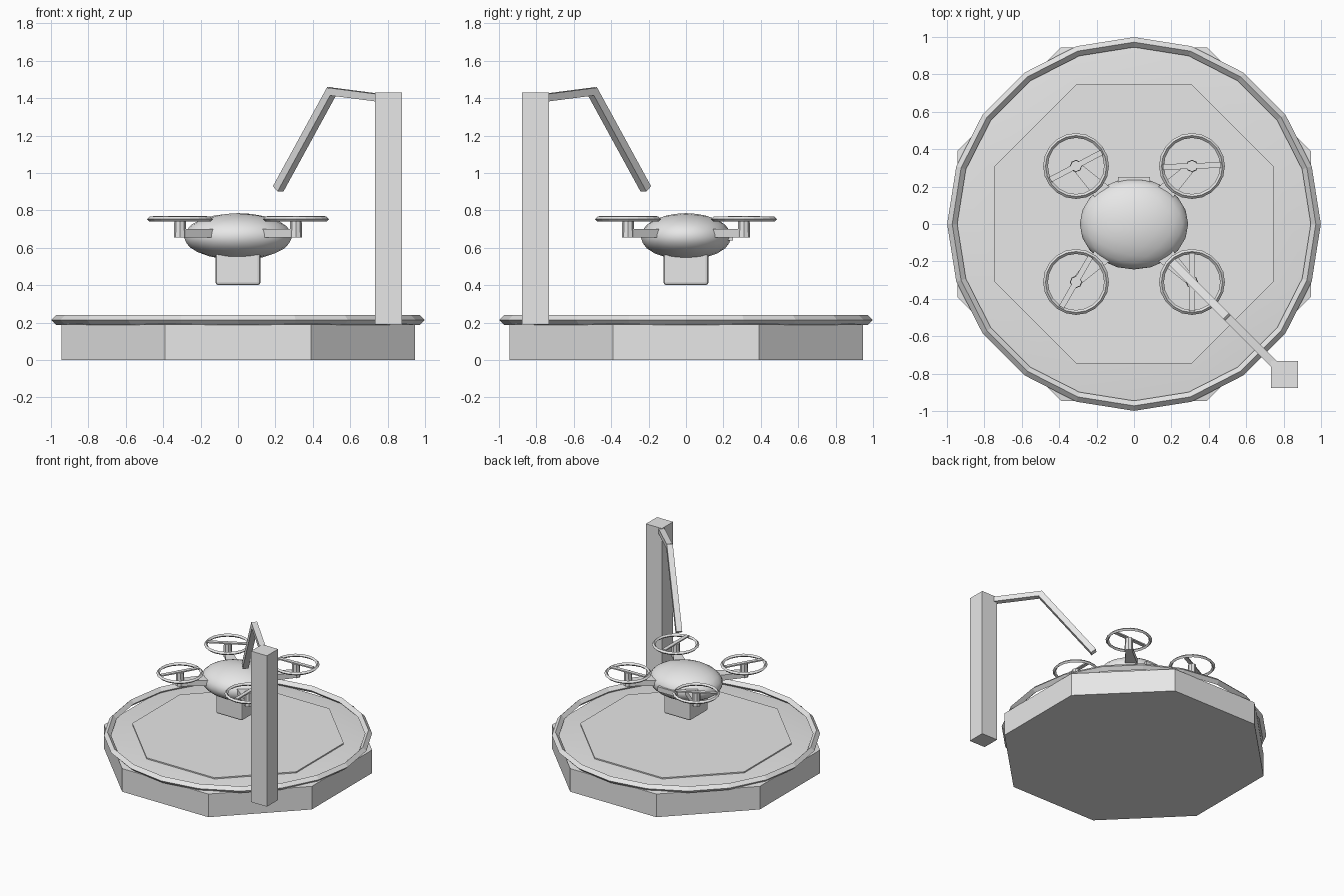
import bpy, bmesh, math
from mathutils import Vector, Matrix

cube = bpy.data.objects.get("Cube")
if cube:
    bpy.data.objects.remove(cube, do_unlink=True)

grey = bpy.data.materials.new("light_grey")
grey.use_nodes = True
grey.diffuse_color = (0.8, 0.8, 0.8, 1)
grey.node_tree.nodes["Principled BSDF"].inputs["Base Color"].default_value = grey.diffuse_color


def finish(name, bm, smooth=None):
    bmesh.ops.recalc_face_normals(bm, faces=bm.faces)
    mesh = bpy.data.meshes.new(name)
    bm.to_mesh(mesh)
    bm.free()
    mesh.materials.append(grey)
    obj = bpy.data.objects.new(name, mesh)
    bpy.context.collection.objects.link(obj)
    if smooth:
        bpy.ops.object.select_all(action='DESELECT')
        obj.select_set(True)
        bpy.context.view_layer.objects.active = obj
        bpy.ops.object.shade_smooth_by_angle(angle=math.radians(smooth))
    return obj


def box(name, centre, size, turn=0):
    bm = bmesh.new()
    bmesh.ops.create_cube(bm, size=1)
    bm.transform(Matrix.Translation(centre) @ Matrix.Rotation(turn, 4, 'Z')
                 @ Matrix.Diagonal((*size, 1)))
    return finish(name, bm)


def octagon_stack(name, levels, smooth=None):
    """Octagonal loft through (apothem, height) levels."""
    bm = bmesh.new()
    rings = []
    for apothem, z in levels:
        r = apothem / math.cos(math.pi / 8)
        angles = [(k + 0.5) * math.pi / 4 for k in range(8)]
        rings.append([bm.verts.new((r * math.cos(a), r * math.sin(a), z)) for a in angles])
    for low, high in zip(rings, rings[1:]):
        for k in range(8):
            n = (k + 1) % 8
            bm.faces.new((low[k], low[n], high[n], high[k]))
    bm.faces.new(rings[0])
    bm.faces.new(rings[-1])
    return finish(name, bm, smooth)


def diamond_ring(name, centre, radius, thick, sides):
    bpy.ops.mesh.primitive_torus_add(
        major_segments=sides, minor_segments=4, major_radius=radius,
        minor_radius=thick, location=centre)
    obj = bpy.context.object
    obj.name = name
    obj.data.materials.append(grey)
    for face in obj.data.polygons:
        face.use_smooth = False


def beam(name, start, end, start_width, end_width, height):
    """Rectangular bar between two points, optionally tapered."""
    start, end = Vector(start), Vector(end)
    along = (end - start).normalized()
    side = along.cross(Vector((0, 0, 1))).normalized()
    up = side.cross(along)
    bm = bmesh.new()
    ends = []
    for p, w in ((start, start_width), (end, end_width)):
        ends.append([bm.verts.new(p + side * w * s / 2 + up * height * u / 2)
                     for s, u in ((-1, -1), (1, -1), (1, 1), (-1, 1))])
    for k in range(4):
        n = (k + 1) % 4
        bm.faces.new((ends[0][k], ends[0][n], ends[1][n], ends[1][k]))
    for loop in ends:
        bm.faces.new(loop)
    return finish(name, bm)


# Landing pad
octagon_stack("pad_base", [(0.945, 0), (0.945, 0.19), (0.745, 0.215)], 30)
octagon_stack("pad_inset", [(0.745, 0.205), (0.745, 0.225)])
diamond_ring("pad_rim", (0, 0, 0.214), 0.972, 0.027, 20)

# Docking post and jointed arm
box("post", (0.805, -0.805, 0.81), (0.145, 0.145, 1.24))
beam("upper_arm", (0.77, -0.77, 1.4), (0.5, -0.5, 1.435), 0.045, 0.045, 0.04)
beam("lower_arm", (0.505, -0.505, 1.445), (0.215, -0.215, 0.915), 0.045, 0.045, 0.045)

# Drone body
bm = bmesh.new()
bmesh.ops.create_icosphere(bm, subdivisions=3, radius=1)
bm.transform(Matrix.Translation((0, 0, 0.66)) @ Matrix.Diagonal((0.29, 0.243, 0.125, 1)))
finish("drone_body", bm, 40)
box("rear_plate", (0, 0.225, 0.66), (0.17, 0.05, 0.04))

# Cargo box with softened edges
cargo = box("cargo_box", (0, 0, 0.485), (0.24, 0.24, 0.17))
bevel = cargo.modifiers.new("soft_edges", 'BEVEL')
bevel.width = 0.015
bevel.segments = 2

# Four rotors
blade_turns = {(-1, 1): 28, (1, 1): 2, (-1, -1): 60, (1, -1): 90}
for (sx, sy), turn in blade_turns.items():
    label = ("back" if sy > 0 else "front") + ("_left" if sx > 0 else "_right")
    x, y = sx * 0.31, sy * 0.31
    beam(label + "_rotor_arm", (x * 0.4, y * 0.4, 0.678), (x, y, 0.678), 0.11, 0.05, 0.045)
    bm = bmesh.new()
    bmesh.ops.create_cone(bm, cap_ends=True, segments=8, radius1=0.033, radius2=0.03, depth=0.11)
    bm.transform(Matrix.Translation((x, y, 0.71)))
    finish(label + "_motor", bm)
    diamond_ring(label + "_rotor_guard", (x, y, 0.753), 0.163, 0.013, 20)
    box(label + "_rotor_blade", (x, y, 0.766), (0.31, 0.03, 0.01), math.radians(turn))
